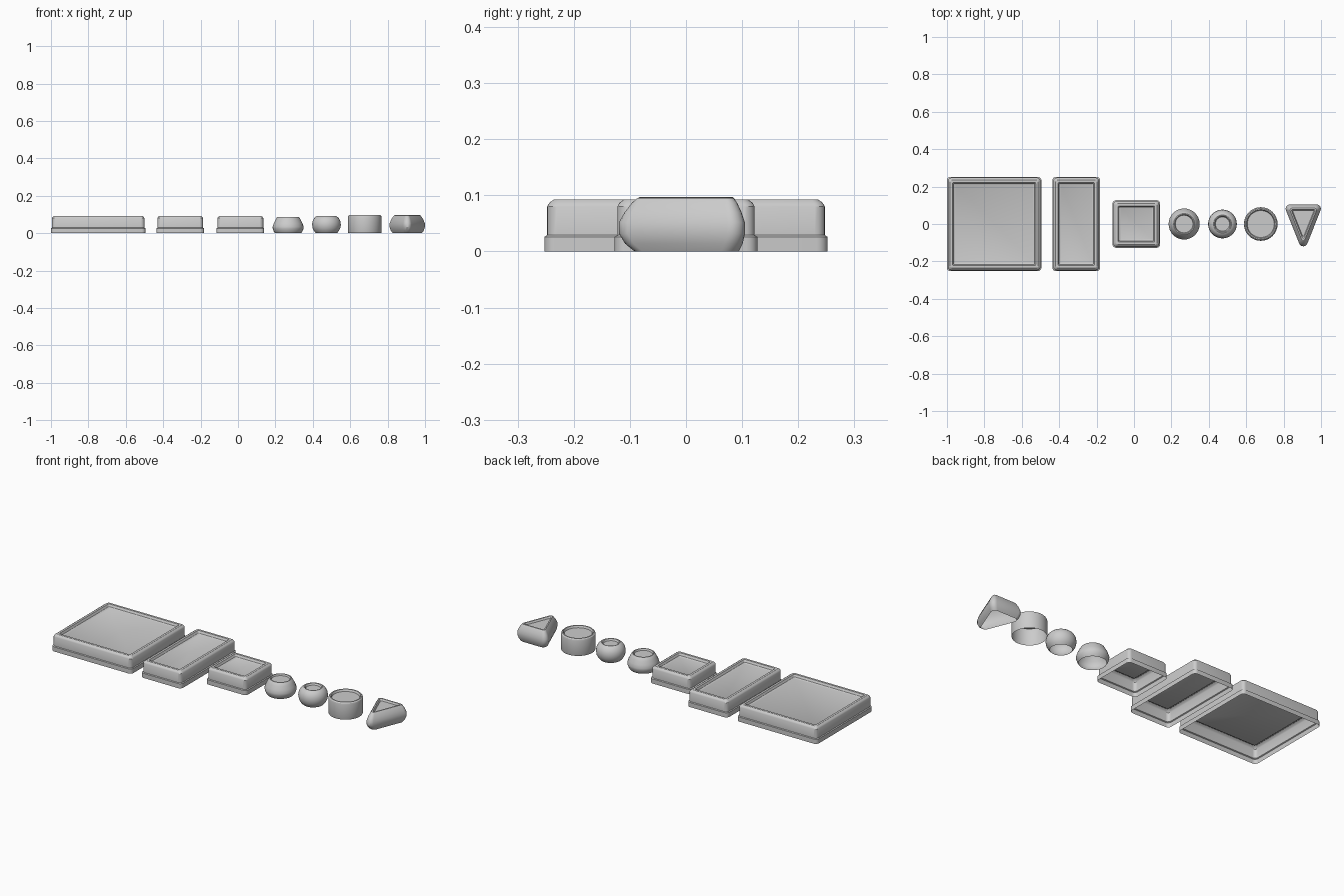
import bpy, bmesh
from math import cos, sin, pi, radians

if "Cube" in bpy.data.objects:
    bpy.data.objects.remove(bpy.data.objects["Cube"])


def outline(planes, inset, r, seg=5):
    """Rounded convex outline from (normal angle in degrees, distance) edges, counter-clockwise."""
    pts, n = [], len(planes)
    for i in range(n):
        a, da = planes[i]
        b, db = planes[(i + 1) % n]
        a, b = radians(a), radians(b)
        if b < a:
            b += 2 * pi
        da, db = da - inset - r, db - inset - r
        det = sin(b - a)
        cx = (da * sin(b) - db * sin(a)) / det
        cy = (db * cos(a) - da * cos(b)) / det
        for k in range(seg + 1):
            t = a + (b - a) * k / seg
            pts.append((cx + r * cos(t), cy + r * sin(t)))
    return pts


def circle(r, n=32):
    return [(r * cos(2 * pi * i / n), r * sin(2 * pi * i / n)) for i in range(n)]


def shell(name, x, rings):
    """Open-bottomed shell lofted through (outline, z) rings and closed by a floor."""
    bm = bmesh.new()
    loops = [[bm.verts.new((px, py, z)) for px, py in pts] for pts, z in rings]
    for lo, hi in zip(loops, loops[1:]):
        n = len(lo)
        for i in range(n):
            j = (i + 1) % n
            bm.faces.new((lo[i], lo[j], hi[j], hi[i]))
    bm.faces.new(loops[-1])
    me = bpy.data.meshes.new(name)
    bm.to_mesh(me)
    bm.free()
    ob = bpy.data.objects.new(name, me)
    ob.location.x = x
    bpy.context.collection.objects.link(ob)
    bpy.ops.object.select_all(action='DESELECT')
    ob.select_set(True)
    bpy.context.view_layer.objects.active = ob
    bpy.ops.object.shade_smooth_by_angle(angle=radians(30))


# Rectangular trays: stepped skirt, chamfered rim, sunken floor (inset, corner radius, z)
TRAY = [(0, .02, 0), (0, .02, .026), (.005, .018, .029), (.005, .018, .08),
        (.009, .016, .087), (.0175, .012, .093), (.03, .007, .093),
        (.036, .005, .081), (.043, .004, .077)]
for name, x, hx, hy in [("large_square_tray", -.7475, .2525, .2525),
                        ("half_tray", -.309, .1275, .2525),
                        ("small_square_tray", .0125, .1275, .1275)]:
    planes = [(0, hx), (90, hy), (180, hx), (270, hy)]
    shell(name, x, [(outline(planes, i, r), z) for i, r, z in TRAY])

# Round caps: turned profiles (radius, z)
CAPS = {
    "domed_cap": (.268, [(.070, 0), (.077, .010), (.082, .024), (.083, .034), (.077, .052),
                         (.068, .070), (.060, .084), (.056, .087), (.051, .087),
                         (.047, .078)]),
    "ball_cap": (.473, [(.056, 0), (.066, .011), (.074, .027), (.077, .046), (.074, .065),
                        (.066, .080), (.055, .090), (.048, .093), (.043, .092),
                        (.038, .083)]),
    "cylinder_cap": (.678, [(.088, 0), (.090, .006), (.090, .084), (.088, .092),
                            (.083, .097), (.077, .097), (.072, .086)]),
}
for name, (x, prof) in CAPS.items():
    shell(name, x, [(circle(r), z) for r, z in prof])

# Triangular cap: bulging rounded sides, sunken top (inset, corner radius, z)
TRI = [(90, .105), (201.7, .059), (338.3, .059)]
TRI_RINGS = [(.011, .0225, 0), (.004, .0235, .014), (0, .0235, .032), (0, .0235, .052),
             (.006, .020, .070), (.014, .015, .087), (.020, .011, .095), (.024, .008, .096),
             (.027, .006, .095), (.032, .004, .085)]
shell("triangle_cap", .905, [(outline(TRI, i, r, 6), z) for i, r, z in TRI_RINGS])
